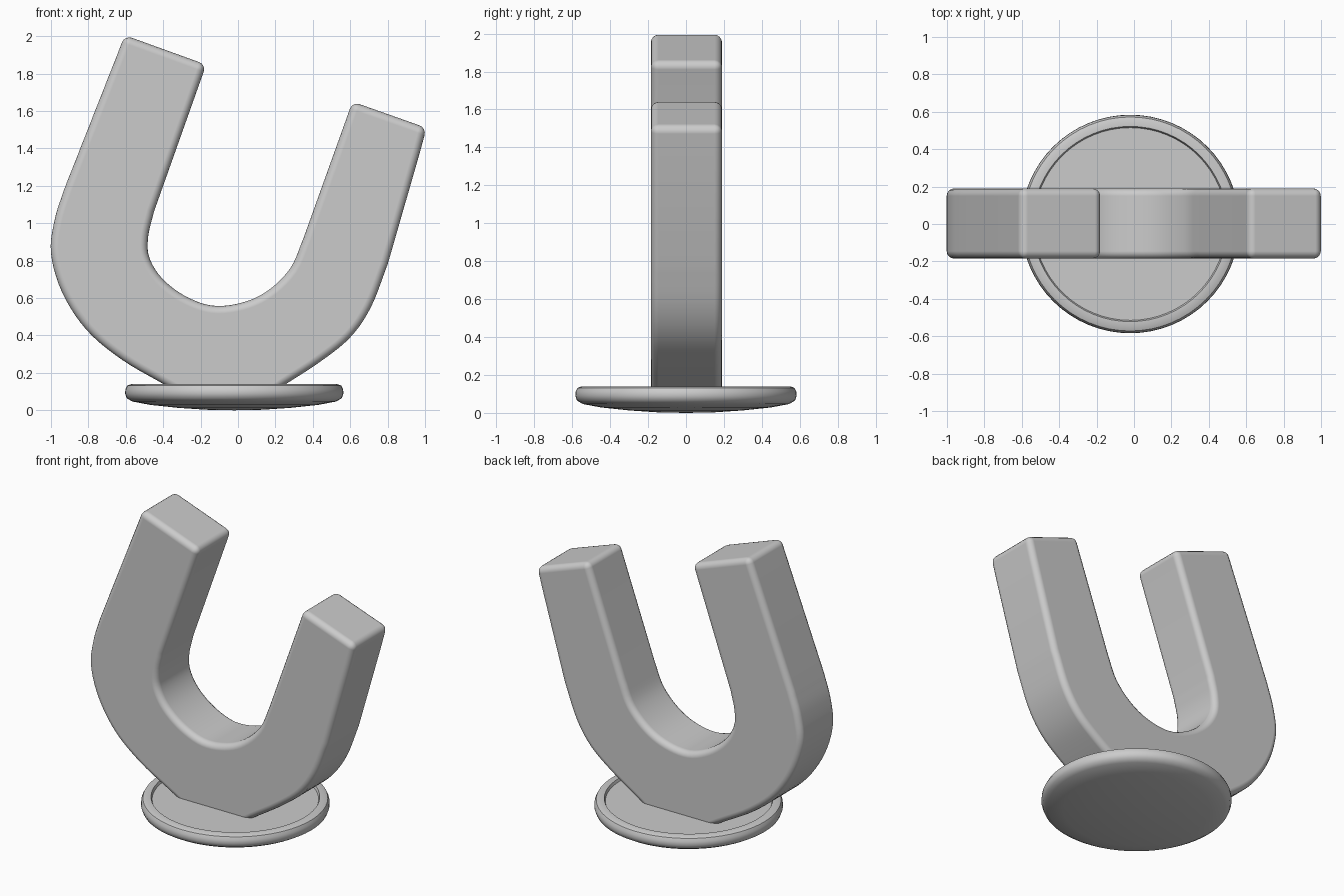
import bpy, bmesh
from math import radians
from mathutils import Vector

if "Cube" in bpy.data.objects:
    bpy.data.objects.remove(bpy.data.objects["Cube"])


def spline(pts, steps=5):
    """Smooth curve through 2D points (Catmull-Rom)."""
    p = [Vector(q) for q in pts]
    p = [2 * p[0] - p[1]] + p + [2 * p[-1] - p[-2]]
    out = []
    for a, b, c, d in zip(p, p[1:], p[2:], p[3:]):
        for i in range(steps):
            t = i / steps
            out.append(0.5 * (2 * b + (c - a) * t + (2 * a - 5 * b + 4 * c - d) * t * t
                              + (3 * b - a - 3 * c + d) * t ** 3))
    return out + [p[-2]]


def make_object(name, bm):
    bmesh.ops.recalc_face_normals(bm, faces=bm.faces)
    mesh = bpy.data.meshes.new(name)
    bm.to_mesh(mesh)
    bm.free()
    ob = bpy.data.objects.new(name, mesh)
    bpy.context.collection.objects.link(ob)
    return ob


def smooth(ob, angle):
    bpy.ops.object.select_all(action='DESELECT')
    bpy.context.view_layer.objects.active = ob
    ob.select_set(True)
    bpy.ops.object.shade_smooth_by_angle(angle=radians(angle))


# Horseshoe magnet: leaning U outline, extruded along y with rounded edges
outer_left = spline([(-0.93, 1.18), (-0.98, 1.02), (-1.0, 0.84), (-0.94, 0.63),
                     (-0.81, 0.43), (-0.62, 0.27), (-0.38, 0.13)])
outer_right = spline([(0.24, 0.13), (0.44, 0.26), (0.60, 0.39), (0.71, 0.55), (0.80, 0.78)])
inner = spline([(0.35, 0.92), (0.28, 0.76), (0.16, 0.64), (0.02, 0.575), (-0.14, 0.56),
                (-0.29, 0.615), (-0.41, 0.71), (-0.475, 0.82), (-0.48, 0.93), (-0.45, 1.06)])
outline = ([Vector((-0.605, 2.005))] + outer_left + [Vector((-0.31, 0.09)), Vector((0.18, 0.09))]
           + outer_right + [Vector((0.97, 1.37)), Vector((1.008, 1.51)), Vector((0.612, 1.65))]
           + inner + [Vector((-0.17, 1.848))])
bm = bmesh.new()
face = bm.faces.new([bm.verts.new((p.x, -0.185, p.y)) for p in outline])
ext = bmesh.ops.extrude_face_region(bm, geom=[face])
bmesh.ops.translate(bm, vec=(0, 0.375, 0),
                    verts=[v for v in ext['geom'] if isinstance(v, bmesh.types.BMVert)])
magnet = make_object("horseshoe_magnet", bm)
smooth(magnet, 35)
bev = magnet.modifiers.new("rounded_edges", 'BEVEL')
bev.width = 0.04
bev.segments = 4
bev.limit_method = 'ANGLE'
bev.angle_limit = radians(50)
bev.harden_normals = True

# Round base: lathed disc with domed underside and a shallow recess on top
profile = [(0, 0.122), (0.515, 0.122), (0.522, 0.14), (0.55, 0.14), (0.572, 0.132), (0.582, 0.112),
           (0.584, 0.09), (0.575, 0.065), (0.545, 0.047), (0.45, 0.029), (0.30, 0.013),
           (0.15, 0.003), (0, 0)]
bm = bmesh.new()
verts = [bm.verts.new((r, 0, z)) for r, z in profile]
edges = [bm.edges.new(pair) for pair in zip(verts, verts[1:])]
bmesh.ops.spin(bm, geom=verts + edges, cent=(0, 0, 0), axis=(0, 0, 1),
               angle=radians(360), steps=64, use_duplicate=False)
bmesh.ops.remove_doubles(bm, verts=bm.verts, dist=0.0005)
base = make_object("round_base", bm)
base.location.x = -0.02
smooth(base, 40)
